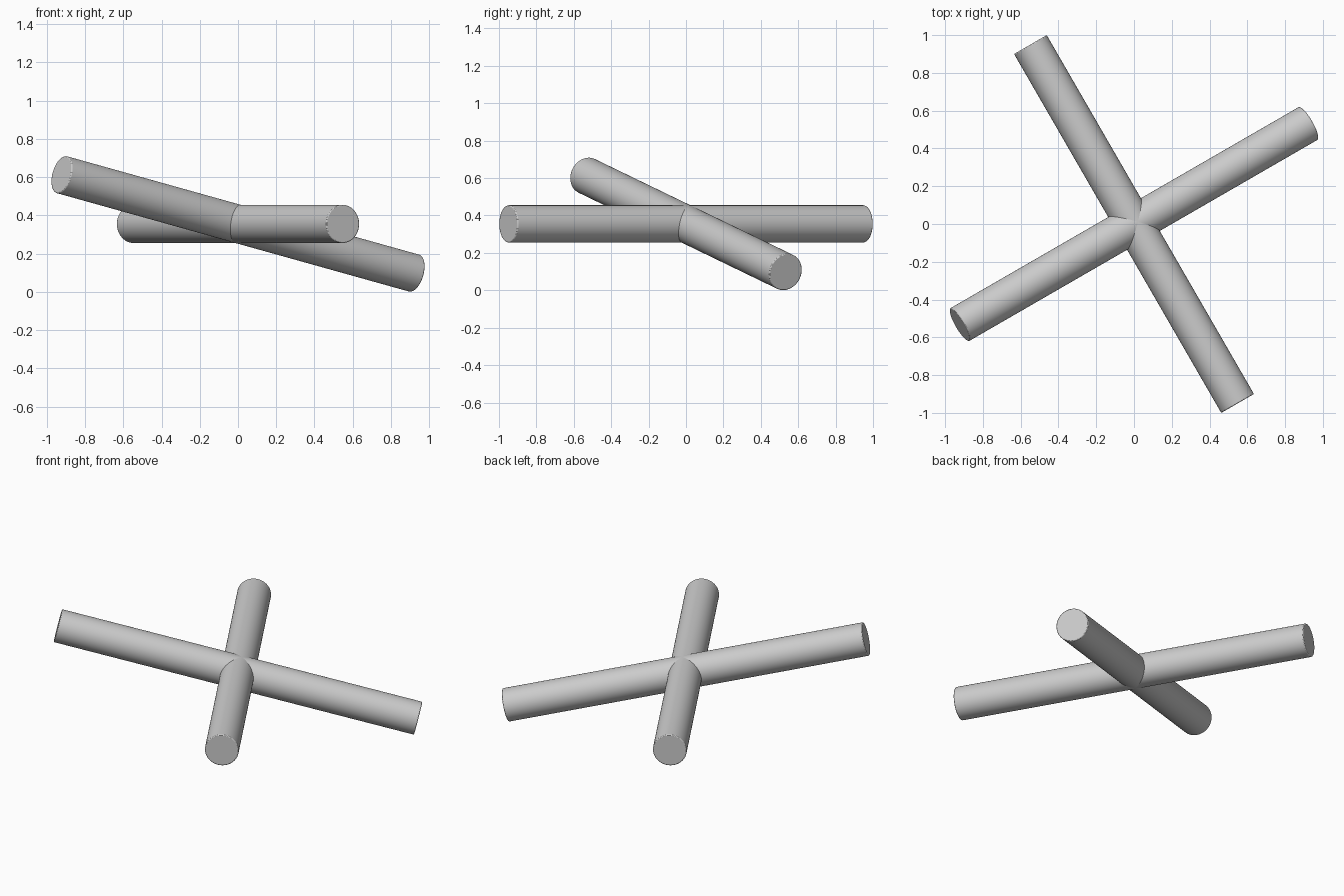
import bpy
from math import radians
from mathutils import Matrix

cube = bpy.data.objects.get("Cube")
if cube:
    bpy.data.objects.remove(cube, do_unlink=True)

RADIUS = 0.1
LENGTH = 2.194
CENTRE_Z = 0.355

grey = bpy.data.materials.new("light_grey")
grey.use_nodes = True
colour = (0.6, 0.6, 0.6, 1)
grey.diffuse_color = colour
grey.node_tree.nodes["Principled BSDF"].inputs["Base Color"].default_value = colour


def rod(name, heading, tilt):
    """Round bar through the shared centre, turned by heading and raised by tilt."""
    bpy.ops.mesh.primitive_cylinder_add(vertices=64, radius=RADIUS, depth=LENGTH)
    ob = bpy.context.object
    ob.name = name
    ob.data.materials.append(grey)
    ob.matrix_world = (Matrix.Translation((0, 0, CENTRE_Z))
                       @ Matrix.Rotation(radians(heading), 4, 'Z')
                       @ Matrix.Rotation(radians(90 - tilt), 4, 'Y'))
    # Softly broken rims at both ends
    bevel = ob.modifiers.new("rim", 'BEVEL')
    bevel.width = 0.005
    bevel.segments = 2
    bevel.limit_method = 'ANGLE'
    bevel.angle_limit = radians(40)
    bpy.ops.object.shade_smooth_by_angle(angle=radians(35))
    return ob


# Level bar and sloping bar crossing at right angles
rod("level_rod", -60, 0)
rod("sloping_rod", 30, -13.6)
